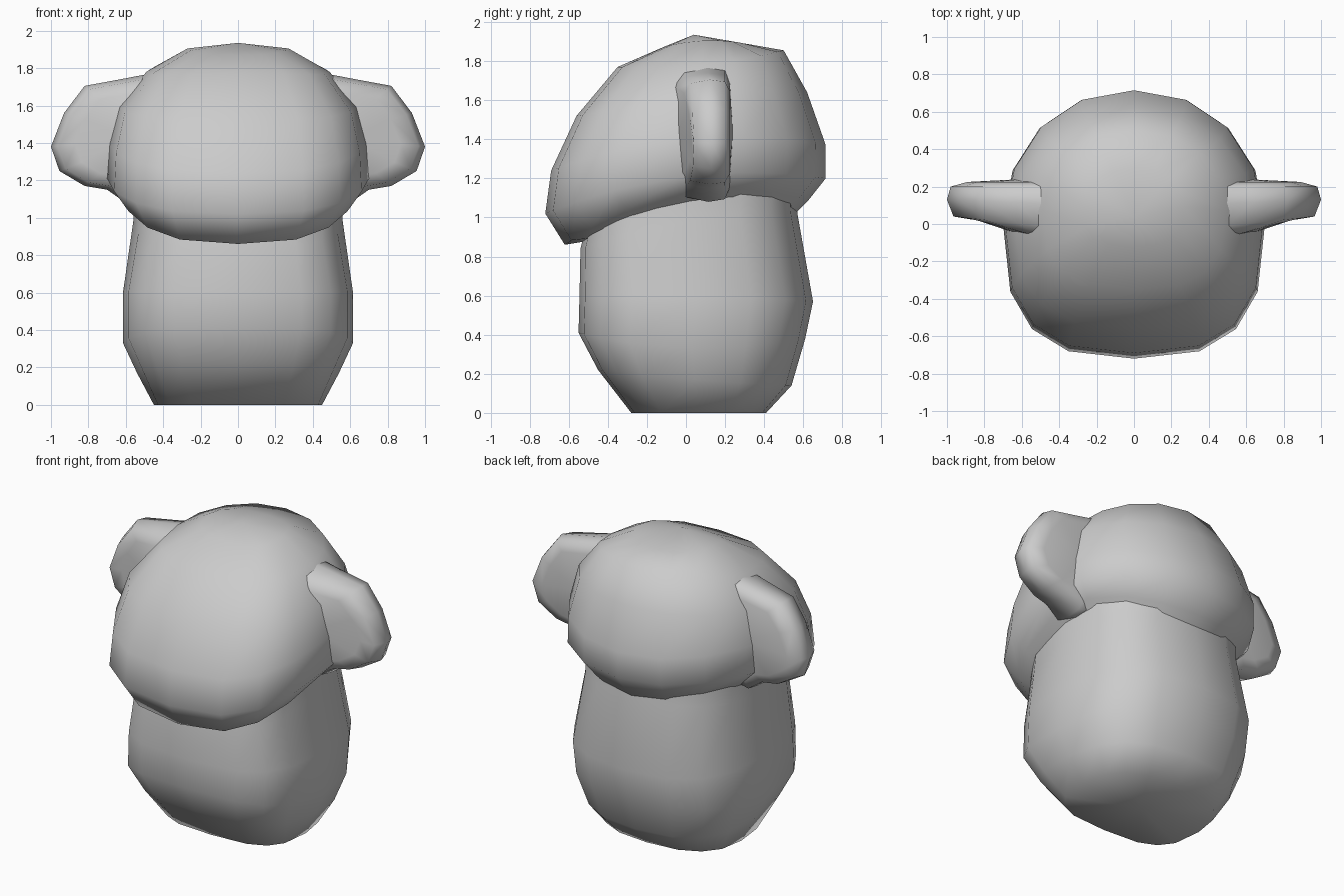
import bpy, bmesh, math

if "Cube" in bpy.data.objects:
    bpy.data.objects.remove(bpy.data.objects["Cube"])


def finish(name, bm):
    bmesh.ops.recalc_face_normals(bm, faces=bm.faces)
    me = bpy.data.meshes.new(name)
    bm.to_mesh(me)
    bm.free()
    ob = bpy.data.objects.new(name, me)
    bpy.context.collection.objects.link(ob)
    for p in me.polygons:
        p.use_smooth = True
    return ob


def bridge(bm, rings):
    for a, b in zip(rings, rings[1:]):
        n = len(a)
        for i in range(n):
            j = (i + 1) % n
            bm.faces.new((a[i], a[j], b[j], b[i]))


def cap(bm, ring, point):
    c = bm.verts.new(point)
    for i in range(len(ring)):
        bm.faces.new((ring[i], ring[(i + 1) % len(ring)], c))


def spow(v, e):
    return math.copysign(abs(v) ** e, v) if abs(v) > 1e-6 else 0.0


def bent_ring(bm, front, back, zmid, width, ef, eb, n=16):
    """Rounded ring through a front point, a back point and two side points."""
    (yf, zf), (yb, zb) = front, back
    ring = []
    for i in range(n):
        t = 2 * math.pi * i / n
        c = -math.cos(t)
        e = ef if c < 0 else eb
        s = spow(c, e)
        y = (yf + yb) / 2 + (yb - yf) / 2 * s
        z = zmid + (zb - zf) / 2 * s + ((zf + zb) / 2 - zmid) * s * s
        ring.append(bm.verts.new((width * spow(math.sin(t), e), y, z)))
    return ring


def loft(name, sections, ef, eb, start=None, end=None):
    bm = bmesh.new()
    rings = [bent_ring(bm, *s, ef, eb) for s in sections]
    bridge(bm, rings)
    if start:
        cap(bm, rings[0], start)
    if end:
        cap(bm, rings[-1], end)
    return finish(name, bm)


# Body: flat base, full belly, narrowing under the head
loft("body", [
    ((-0.28, 0), (0.41, 0), 0, 0.45),
    ((-0.45, 0.22), (0.54, 0.14), 0.17, 0.54),
    ((-0.55, 0.41), (0.61, 0.38), 0.33, 0.615),
    ((-0.545, 0.6), (0.65, 0.57), 0.60, 0.615),
    ((-0.54, 0.84), (0.57, 1.02), 0.98, 0.56),
    ((-0.50, 1.0), (0.56, 1.15), 1.20, 0.56),
], 0.62, 0.78, start=(0, 0.06, 0))

# Head: tilted dome overhanging the body at the front, flowing into the back
loft("head", [
    ((-0.50, 0.88), (0.55, 1.01), 1.06, 0.53),
    ((-0.62, 0.86), (0.62, 1.08), 1.13, 0.62),
    ((-0.72, 1.02), (0.715, 1.20), 1.21, 0.70),
    ((-0.69, 1.24), (0.715, 1.37), 1.40, 0.69),
    ((-0.56, 1.52), (0.62, 1.64), 1.60, 0.64),
    ((-0.35, 1.77), (0.50, 1.855), 1.78, 0.49),
    ((-0.12, 1.87), (0.30, 1.89), 1.905, 0.27),
], 0.72, 0.95, end=(0, 0.04, 1.935))

# Ears: thick rounded discs widening into the head, mirrored
outline = [(0.32, 1.79), (0.50, 1.765), (0.63, 1.74), (0.82, 1.705), (0.93, 1.56),
           (1.0, 1.38), (0.955, 1.25), (0.82, 1.17), (0.70, 1.15),
           (0.60, 1.08), (0.4, 1.12)]
bm = bmesh.new()
ax, az = 0.50, 1.43
rings = []
for k, y0, slope in [(0.74, -0.07, 0.10), (0.93, -0.01, 0.05), (1.0, 0.11, 0.02),
                     (0.96, 0.20, 0), (0.78, 0.225, 0)]:
    ring = []
    for x, z in outline:
        kx = k if x > ax else 1
        u = max(0, x - 0.5) / 0.5
        ring.append(bm.verts.new((ax + (x - ax) * kx, y0 + slope * u,
                                  az + (z - az) * k)))
    rings.append(ring)
bridge(bm, rings)
cap(bm, rings[0], (0.60, -0.06, 1.43))
cap(bm, rings[-1], (0.60, 0.24, 1.43))
ears = finish("ears", bm)
ears.modifiers.new("mirror", 'MIRROR')
